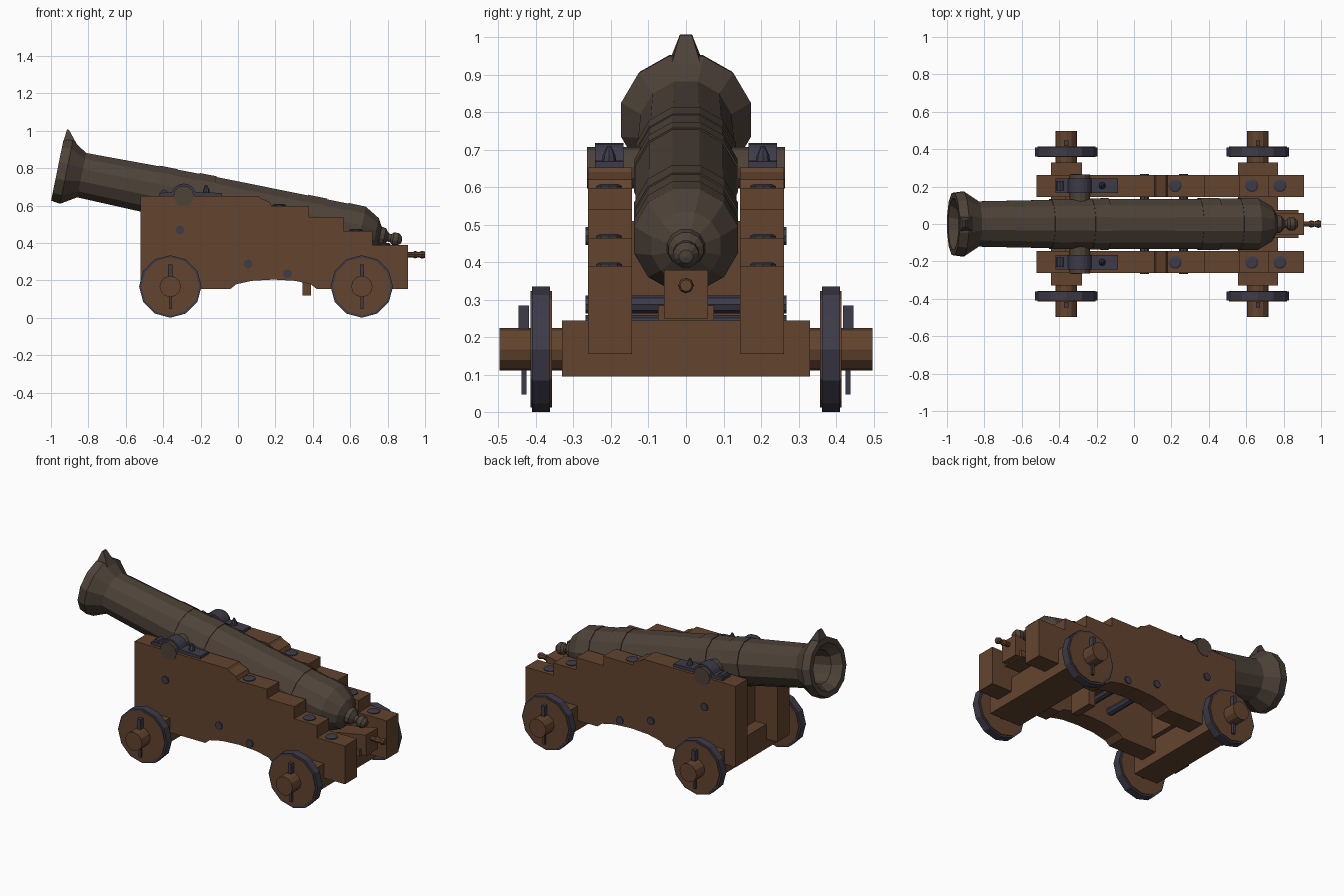
import bpy, bmesh
from math import sin, cos, pi, radians
from mathutils import Matrix, Vector

if "Cube" in bpy.data.objects:
    bpy.data.objects.remove(bpy.data.objects["Cube"])


def material(name, rgb):
    m = bpy.data.materials.new(name)
    m.diffuse_color = (*rgb, 1)
    m.use_nodes = True
    m.node_tree.nodes["Principled BSDF"].inputs["Base Color"].default_value = m.diffuse_color
    return m


WOOD = material("wood", (0.125, 0.058, 0.028))
IRON = material("cast_iron", (0.075, 0.055, 0.040))
STEEL = material("dark_metal", (0.046, 0.044, 0.066))


def finish(bm, name, mat, mirror=False):
    bmesh.ops.recalc_face_normals(bm, faces=bm.faces)
    me = bpy.data.meshes.new(name)
    bm.to_mesh(me)
    bm.free()
    me.materials.append(mat)
    ob = bpy.data.objects.new(name, me)
    bpy.context.collection.objects.link(ob)
    if mirror:
        mod = ob.modifiers.new("mirror", 'MIRROR')
        mod.use_axis = (False, True, False)
        mod.use_mirror_merge = False
    return ob


def prism(name, profile, y0, y1, mat, mirror=False):
    """Extrude an (x, z) outline from y0 to y1."""
    bm = bmesh.new()
    f = bm.faces.new([bm.verts.new((x, y0, z)) for x, z in profile])
    out = bmesh.ops.extrude_face_region(bm, geom=[f])
    bmesh.ops.translate(bm, vec=(0, y1 - y0, 0),
                        verts=[v for v in out["geom"] if isinstance(v, bmesh.types.BMVert)])
    return finish(bm, name, mat, mirror)


def box(name, x0, x1, y0, y1, z0, z1, mat, mirror=False):
    return prism(name, [(x0, z0), (x1, z0), (x1, z1), (x0, z1)], y0, y1, mat, mirror)


def lathe(name, profile, matrix, mat, n=12, phase=0.0, mirror=False, closed=False):
    """Spin (distance, radius) points around the local x axis."""
    bm = bmesh.new()
    rings = []
    for s, r in profile:
        if r == 0:
            rings.append([bm.verts.new(matrix @ Vector((s, 0, 0)))] * n)
        else:
            rings.append([bm.verts.new(matrix @ Vector((s, r * sin(2 * pi * i / n + phase),
                                                        r * cos(2 * pi * i / n + phase))))
                          for i in range(n)])
    pairs = list(zip(rings, rings[1:])) + ([(rings[-1], rings[0])] if closed else [])
    for a, b in pairs:
        for i in range(n):
            j = (i + 1) % n
            quad = list(dict.fromkeys([a[i], a[j], b[j], b[i]]))
            if len(quad) > 2:
                bm.faces.new(quad)
    return finish(bm, name, mat, mirror)


def along_y(x, z):
    return Matrix.Translation((x, 0, z)) @ Matrix.Rotation(pi / 2, 4, 'Z')


def along_z(x, y):
    return Matrix.Translation((x, y, 0)) @ Matrix.Rotation(-pi / 2, 4, 'Y')


def rod(name, m, a, b, r, mat, mirror=False, n=12):
    return lathe(name, [(a, 0), (a, r), (b, r), (b, 0)], m, mat, n, 0, mirror)


# Barrel, tilted about the trunnions
TX, TZ = -0.29, 0.652
tilt = Matrix.Translation((TX, 0, TZ)) @ Matrix.Rotation(radians(11.5), 4, 'Y')
flat = 1 / cos(pi / 12)
outline = [(-0.1, 0), (-0.1, 0.085), (-0.64, 0.095), (-0.69, 0.135), (-0.69, 0.166),
           (-0.64, 0.173), (-0.557, 0.121), (-0.16, 0.129), (-0.16, 0.133), (-0.06, 0.134),
           (-0.06, 0.131), (0.06, 0.133), (0.06, 0.137), (0.15, 0.138), (0.15, 0.134),
           (0.65, 0.135), (0.65, 0.139), (0.755, 0.139), (0.755, 0.135), (0.87, 0.135),
           (0.87, 0.139), (0.965, 0.138), (1.045, 0.092), (1.07, 0.05), (1.095, 0.046),
           (1.115, 0.022), (1.13, 0.022), (1.142, 0.034), (1.168, 0.034), (1.188, 0.018), (1.192, 0)]
lathe("barrel", [(s, r * flat) for s, r in outline], tilt, IRON, 12, pi / 12)

# Sight on top of the muzzle
bm = bmesh.new()
corners = [(s, y * w, z) for s, w, z in
           ((-0.69, 0.044, 0.15), (-0.60, 0.044, 0.14), (-0.682, 0.016, 0.224), (-0.672, 0.016, 0.224))
           for y in (-1, 1)]
v = [bm.verts.new(tilt @ Vector(c)) for c in corners]
bmesh.ops.convex_hull(bm, input=v)
finish(bm, "muzzle_sight", IRON)

rod("trunnions", along_y(TX, TZ), -0.264, 0.264, 0.055, IRON)

# Stepped cheeks with an arched underside
arch = [(0.19 - 0.23 * cos(pi * i / 6), 0.155 + 0.05 * sin(pi * i / 6)) for i in range(7)]
cheek = [(-0.52, 0.155)] + arch + [
    (0.91, 0.155), (0.91, 0.39), (0.72, 0.39), (0.72, 0.465), (0.565, 0.465), (0.565, 0.54),
    (0.38, 0.54), (0.38, 0.598), (0.18, 0.598), (0.17, 0.62), (0.12, 0.64), (0.11, 0.652),
    (-0.52, 0.652)]
prism("cheek", cheek, 0.144, 0.261, WOOD, True)
box("front_transom", -0.37, -0.25, -0.146, 0.146, 0.24, 0.51, WOOD)

# Cap squares over the trunnions, with hinge and key
cap_arc = [(TX - 0.066 * cos(pi * (0.1 + 0.1 * i)), TZ + 0.066 * sin(pi * (0.1 + 0.1 * i)))
           for i in range(9)]
prism("cap_square", [(-0.42, 0.648), (-0.42, 0.668)] + cap_arc + [(-0.085, 0.668), (-0.085, 0.648)],
      0.167, 0.243, STEEL, True)
rod("cap_hinge", along_y(-0.395, 0.667), 0.18, 0.23, 0.02, STEEL, True, 8)
lathe("cap_key", [(0.66, 0), (0.66, 0.02), (0.685, 0.017), (0.71, 0.005), (0.71, 0)],
      along_z(-0.17, 0.205), STEEL, 8, 0, True)

# Axles, wheels, tyres and linchpins
ZW = 0.168
for end, x, half in (("front", -0.362, 0.083), ("rear", 0.662, 0.107)):
    m = along_y(x, ZW)
    box(end + "_axle_beam", x - half, x + half, -0.33, 0.33, 0.095, 0.245, WOOD)
    rod(end + "_axle_end", m, 0.32, 0.497, 0.057, WOOD, True)
    rod(end + "_wheel", m, 0.357, 0.415, 0.155, WOOD, True)
    lathe(end + "_tyre", [(0.362, 0.15), (0.362, 0.167), (0.41, 0.167), (0.41, 0.15)],
          m, STEEL, 12, 0, True, True)
    box(end + "_linchpin_head", x - 0.011, x + 0.011, 0.418, 0.446, 0.222, 0.285, STEEL, True)
    box(end + "_linchpin", x - 0.008, x + 0.008, 0.425, 0.439, 0.048, 0.225, STEEL, True)

# Cross bolts with heads on the cheek sides
for x, z in ((-0.31, 0.47), (0.055, 0.288), (0.265, 0.235)):
    rod("cross_bolt", along_y(x, z), -0.268, 0.268, 0.024, STEEL, n=8)

# Bolt heads on the cheek steps
for x, z in ((0.22, 0.598), (0.63, 0.465), (0.78, 0.39)):
    lathe("step_bolt", [(z - 0.01, 0), (z - 0.01, 0.036), (z + 0.005, 0.036),
                        (z + 0.01, 0.026), (z + 0.01, 0)], along_z(x, 0.205), STEEL, 10, 0, True)

# Stool bed, cleat and elevating wedge with its handle
box("stool_bed", 0.24, 0.88, -0.075, 0.075, 0.245, 0.285, WOOD)
box("bed_cleat", 0.345, 0.39, -0.075, 0.075, 0.12, 0.25, WOOD)
prism("wedge", [(0.48, 0.28), (0.91, 0.25), (0.91, 0.38), (0.48, 0.30)], -0.058, 0.058, WOOD)
lathe("wedge_handle", [(0.90, 0), (0.90, 0.014), (0.935, 0.014), (0.945, 0.02), (0.965, 0.014),
                       (0.985, 0.021), (1.0, 0.016), (1.0, 0)],
      Matrix.Translation((0, 0, 0.338)), WOOD, 8)
